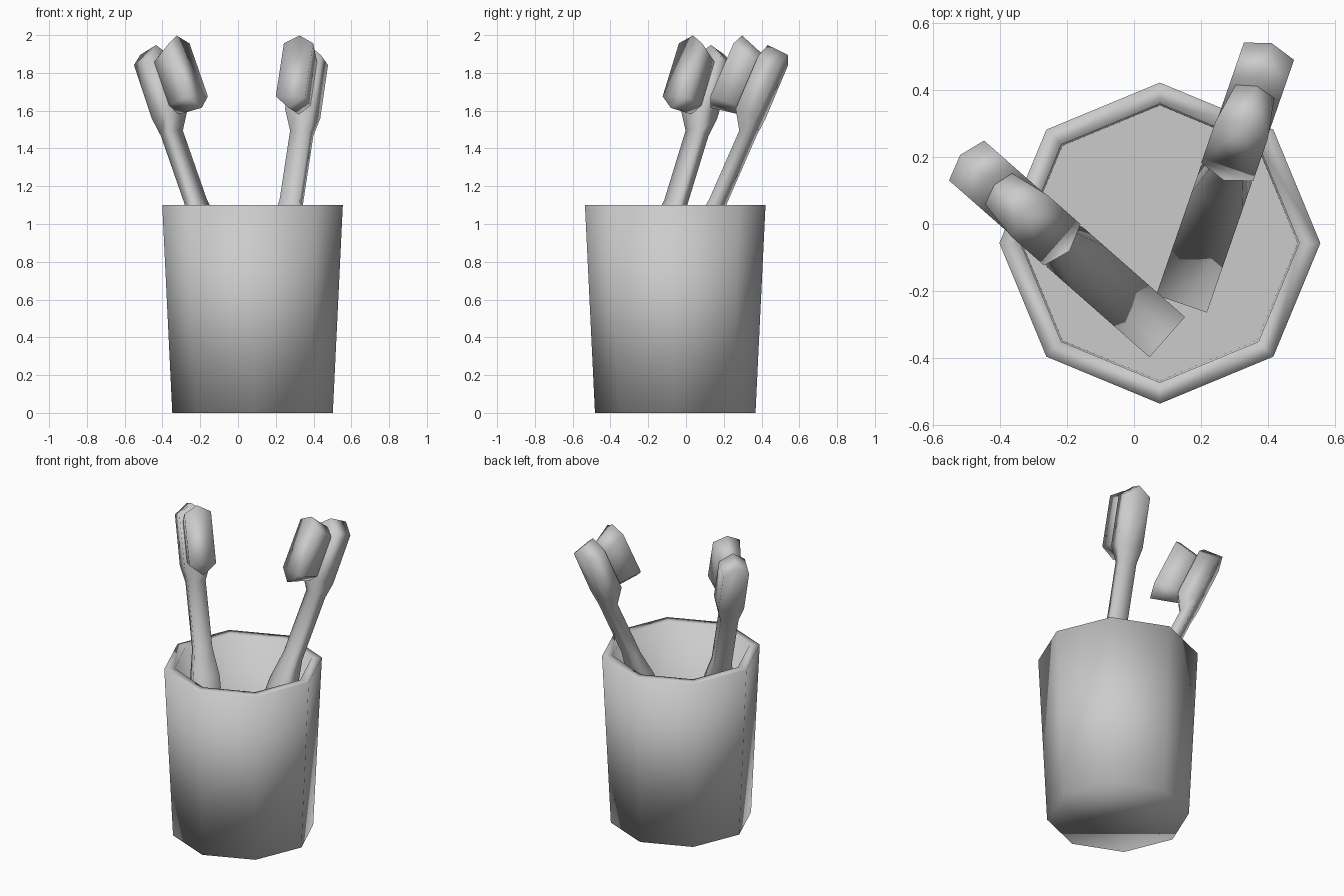
import bpy, bmesh, math
from mathutils import Vector, Matrix

cube = bpy.data.objects.get("Cube")
if cube:
    bpy.data.objects.remove(cube)

grey = bpy.data.materials.new("plain_grey")
grey.use_nodes = True
tone = (0.6, 0.6, 0.6, 1)
grey.diffuse_color = tone
grey.node_tree.nodes["Principled BSDF"].inputs["Base Color"].default_value = tone


def loft(name, rings, matrix=Matrix(), flat_end=False):
    """Skin closed rings of points in order and cap both ends."""
    bm = bmesh.new()
    loops = [[bm.verts.new(p) for p in ring] for ring in rings]
    n = len(loops[0])
    for low, high in zip(loops, loops[1:]):
        for i in range(n):
            j = (i + 1) % n
            bm.faces.new((low[i], low[j], high[j], high[i]))
    bm.faces.new(loops[0][::-1])
    last = bm.faces.new(loops[-1])
    bmesh.ops.recalc_face_normals(bm, faces=bm.faces)
    for f in bm.faces:
        f.smooth = True
    if flat_end:
        last.smooth = False
        for e in last.edges:
            e.smooth = False
    mesh = bpy.data.meshes.new(name)
    bm.to_mesh(mesh)
    bm.free()
    mesh.materials.append(grey)
    obj = bpy.data.objects.new(name, mesh)
    obj.matrix_world = matrix
    bpy.context.collection.objects.link(obj)
    return obj


def octagon(radius, z):
    angles = [math.tau * i / 8 for i in range(8)]
    return [(0.077 + radius * math.cos(a), -0.057 + radius * math.sin(a), z) for a in angles]


# Cup: outer wall, rim, inner wall and inner floor
loft("cup", [octagon(0.425, 0), octagon(0.478, 1.1), octagon(0.415, 1.1), octagon(0.41, 0.24)],
     flat_end=True)


# Brush parts in local space: x across, y toward the bristles, z along the handle
def handle_ring(z, half, back, front, peak=0.0):
    row = [(-half, z), (0, z + peak), (half, z)]
    return [(x, back, s) for x, s in row] + [(x, front, s) for x, s in row[::-1]]


def bristle_ring(y, half, bottom, low, high, top):
    return [(0, y, bottom), (half, y, low), (half, y, high),
            (0, y, top), (-half, y, high), (-half, y, low)]


def brush(side, base, lean):
    d = Vector((lean[0], lean[1], 0)).normalized()
    tilt = math.radians(24.9)
    up = Vector((0, 0, 1))
    along = d * math.sin(tilt) + up * math.cos(tilt)
    front = up * math.sin(tilt) - d * math.cos(tilt)
    across = front.cross(along)
    frame = Matrix((across, front, along)).transposed().to_4x4()
    frame.translation = (base[0], base[1], 0)
    loft(side + "_brush_handle", [
        handle_ring(0.19, 0.08, 0.19, 0.285),
        handle_ring(0.95, 0.08, 0.19, 0.285),
        handle_ring(1.12, 0.055, 0.21, 0.275),
        handle_ring(1.52, 0.055, 0.21, 0.275),
        handle_ring(1.62, 0.079, 0.21, 0.335),
        handle_ring(1.93, 0.079, 0.215, 0.338, 0.06)], frame)
    loft(side + "_brush_bristles", [
        bristle_ring(0.33, 0.06, 1.59, 1.64, 1.89, 1.93),
        bristle_ring(0.49, 0.082, 1.553, 1.62, 1.93, 1.975)], frame)


brush("right", (-0.035, -0.219), (-0.75, 0.66))
brush("left", (0.2, -0.069), (0.327, 0.945))
